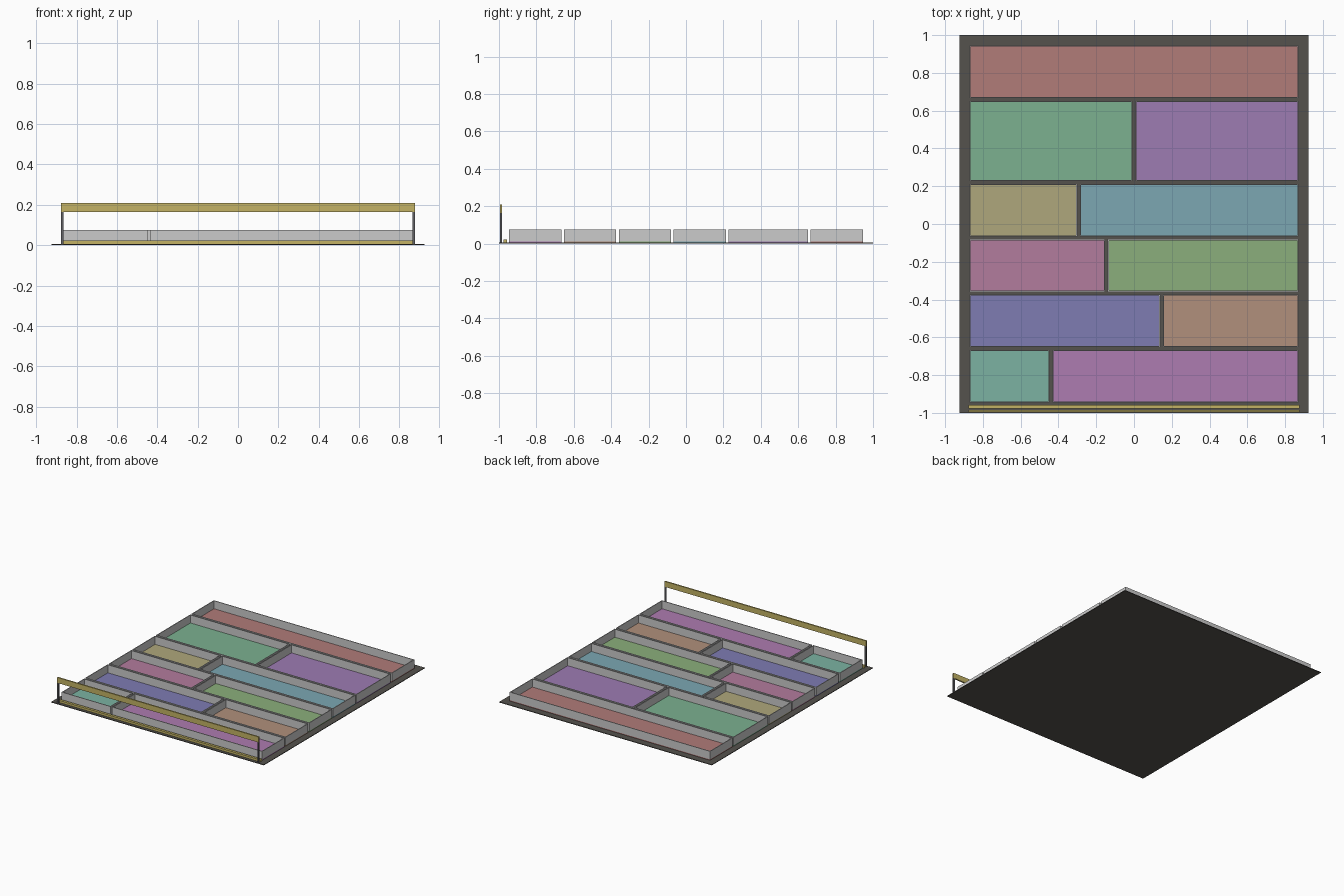
import bpy, bmesh
from mathutils import Matrix

if "Cube" in bpy.data.objects:
    bpy.data.objects.remove(bpy.data.objects["Cube"])

def mat(name, r, g, b):
    m = bpy.data.materials.new(name)
    m.diffuse_color = (r, g, b, 1)
    m.use_nodes = True
    m.node_tree.nodes["Principled BSDF"].inputs["Base Color"].default_value = m.diffuse_color
    return m

def finish(name, bm, material):
    bmesh.ops.recalc_face_normals(bm, faces=bm.faces)
    me = bpy.data.meshes.new(name)
    bm.to_mesh(me)
    bm.free()
    ob = bpy.data.objects.new(name, me)
    bpy.context.collection.objects.link(ob)
    if material:
        me.materials.append(material)

def box(name, x0, x1, y0, y1, z0, z1, material=None):
    bm = bmesh.new()
    m = Matrix.Translation(((x0+x1)/2, (y0+y1)/2, (z0+z1)/2)) @ Matrix.Diagonal((x1-x0, y1-y0, z1-z0, 1))
    bmesh.ops.create_cube(bm, size=1, matrix=m)
    finish(name, bm, material)

def wall_ring(name, x0, x1, y0, y1, z0, z1, t):
    # mitred rectangular frame
    bm = bmesh.new()
    loops = []
    for i, z in ((0, z0), (0, z1), (t, z1), (t, z0)):
        loops.append([bm.verts.new(p) for p in (
            (x0+i, y0+i, z), (x1-i, y0+i, z), (x1-i, y1-i, z), (x0+i, y1-i, z))])
    for a in range(4):
        la, lb = loops[a], loops[(a+1) % 4]
        for k in range(4):
            n = (k+1) % 4
            bm.faces.new((la[k], la[n], lb[n], lb[k]))
    finish(name, bm, None)

dark = mat("dark_base", 0.09, 0.085, 0.075)
post_mat = mat("post_grey", 0.12, 0.12, 0.13)
gold = mat("gold", 0.55, 0.45, 0.13)

# base plate
BASE = 0.005
box("base_plate", -0.925, 0.925, -1, 1, 0, BASE, dark)

# compartments on a 12 x 13 unit grid: rows of (depth, [(width, colour), ...])
U = 0.1465
GAP = 0.007
rows = [
    (2, [(3, (0.20, 0.45, 0.36)), (9, (0.42, 0.20, 0.44))]),
    (2, [(7, (0.21, 0.20, 0.45)), (5, (0.44, 0.28, 0.20))]),
    (2, [(5, (0.45, 0.20, 0.34)), (7, (0.26, 0.43, 0.20))]),
    (2, [(4, (0.43, 0.39, 0.20)), (8, (0.20, 0.39, 0.45))]),
    (3, [(6, (0.20, 0.44, 0.28)), (6, (0.34, 0.20, 0.45))]),
    (2, [(12, (0.44, 0.20, 0.19))]),
]
y = -6.5 * U
n = 0
for depth, cells in rows:
    x = -6 * U
    for width, col in cells:
        n += 1
        ext = (x+GAP, x+width*U-GAP, y+GAP, y+depth*U-GAP)
        box(f"tray_floor_{n}", *ext, BASE, 0.012, mat(f"floor_{n}", *col))
        wall_ring(f"tray_wall_{n}", *ext, 0.012, 0.075, 0.006)
        x += width * U
    y += depth * U

# front lip and raised label bar on two posts
box("front_lip", -0.877, 0.877, -0.977, -0.957, BASE, 0.022, gold)
box("front_bar", -0.877, 0.877, -0.995, -0.984, 0.165, 0.208, gold)
for side, s in (("left", -1), ("right", 1)):
    xa, xb = sorted((s*0.865, s*0.877))
    box(f"bar_post_{side}", xa, xb, -0.995, -0.984, BASE, 0.165, post_mat)
